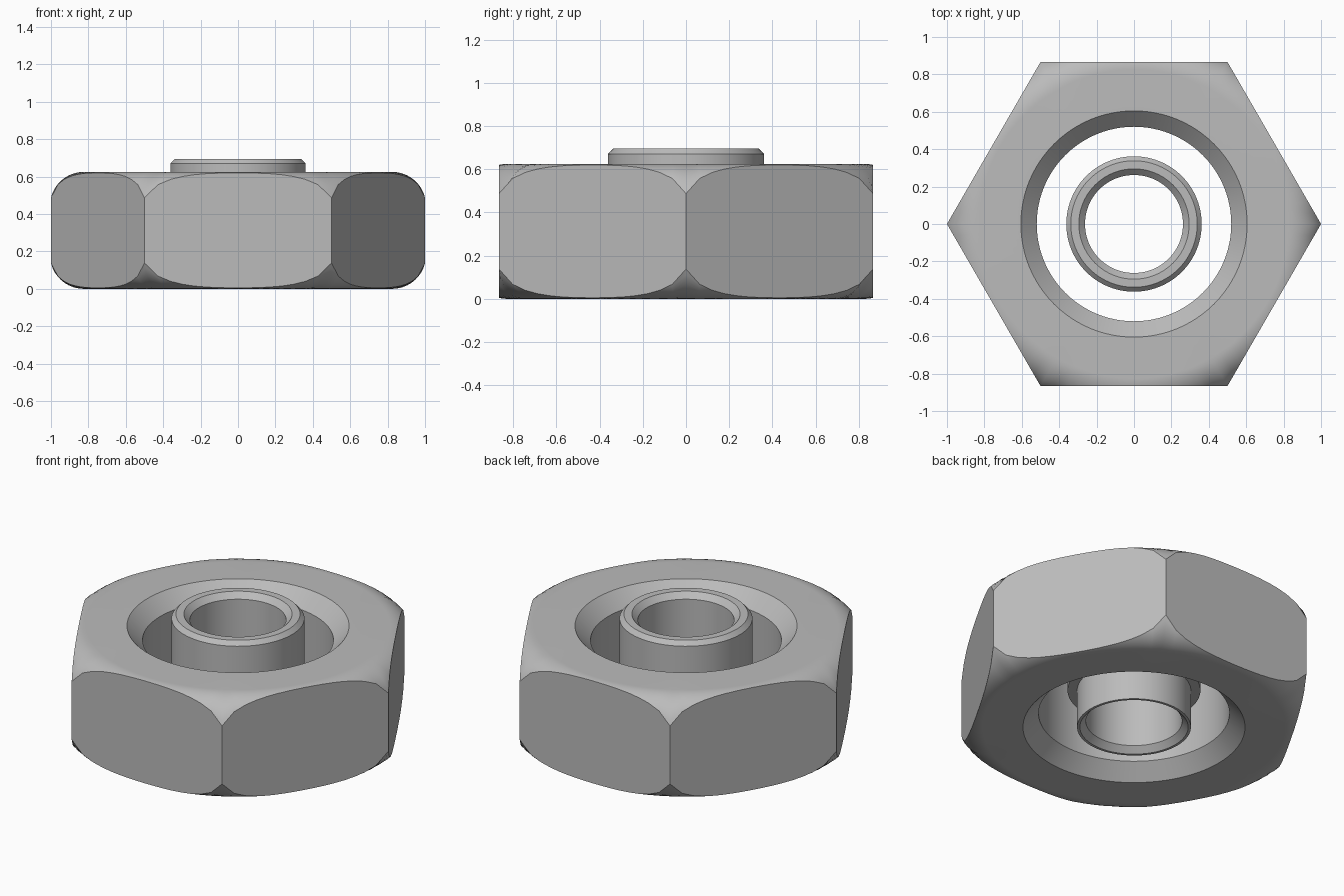
import bpy, bmesh, math

if "Cube" in bpy.data.objects:
    bpy.data.objects.remove(bpy.data.objects["Cube"])

SEG = 96          # divisions around the axis (multiple of 6)
H = 0.625         # nut height

steel = bpy.data.materials.new("steel_grey")
steel.diffuse_color = (0.5, 0.5, 0.5, 1)
steel.use_nodes = True
steel.node_tree.nodes["Principled BSDF"].inputs["Base Color"].default_value = steel.diffuse_color


def lathe(name, profile):
    """Closed ring solid; profile(theta) gives its (r, z) cross-section."""
    bm = bmesh.new()
    rings = []
    for i in range(SEG):
        t = 2 * math.pi * i / SEG
        rings.append([bm.verts.new((r * math.cos(t), r * math.sin(t), z))
                      for r, z in profile(t)])
    n = len(rings[0])
    for i in range(SEG):
        a, b = rings[i], rings[(i + 1) % SEG]
        for j in range(n):
            k = (j + 1) % n
            bm.faces.new((a[j], b[j], b[k], a[k]))
    bmesh.ops.recalc_face_normals(bm, faces=bm.faces)
    me = bpy.data.meshes.new(name)
    bm.to_mesh(me)
    bm.free()
    me.materials.append(steel)
    ob = bpy.data.objects.new(name, me)
    bpy.context.collection.objects.link(ob)
    bpy.ops.object.select_all(action='DESELECT')
    ob.select_set(True)
    bpy.context.view_layer.objects.active = ob
    bpy.ops.object.shade_smooth_by_angle(angle=math.radians(25))


# Hexagonal nut: rounded shoulders trimmed by six flats, chamfered bore
def nut_profile(t):
    flat_r = math.cos(math.pi / 6) / math.cos(t % (math.pi / 3) - math.pi / 6)
    r0, rad, steps = 0.825, 0.18, 9
    a_max = math.asin((flat_r - r0) / rad)
    arc = [(r0 + rad * math.sin(a_max * k / steps),
            rad * (1 - math.cos(a_max * k / steps))) for k in range(steps + 1)]
    lower = [(0.52, 0.085), (0.605, 0.0)] + arc
    return lower + [(r, H - z) for r, z in reversed(lower)]


lathe("hex_nut", nut_profile)

# Stepped centre sleeve with chamfered rims
sleeve = [(0.262, 0.035), (0.295, 0.0), (0.31, 0.0), (0.31, 0.23),
          (0.362, 0.23), (0.362, 0.67), (0.338, 0.695), (0.295, 0.695),
          (0.262, 0.662)]
lathe("centre_sleeve", lambda t: sleeve)
